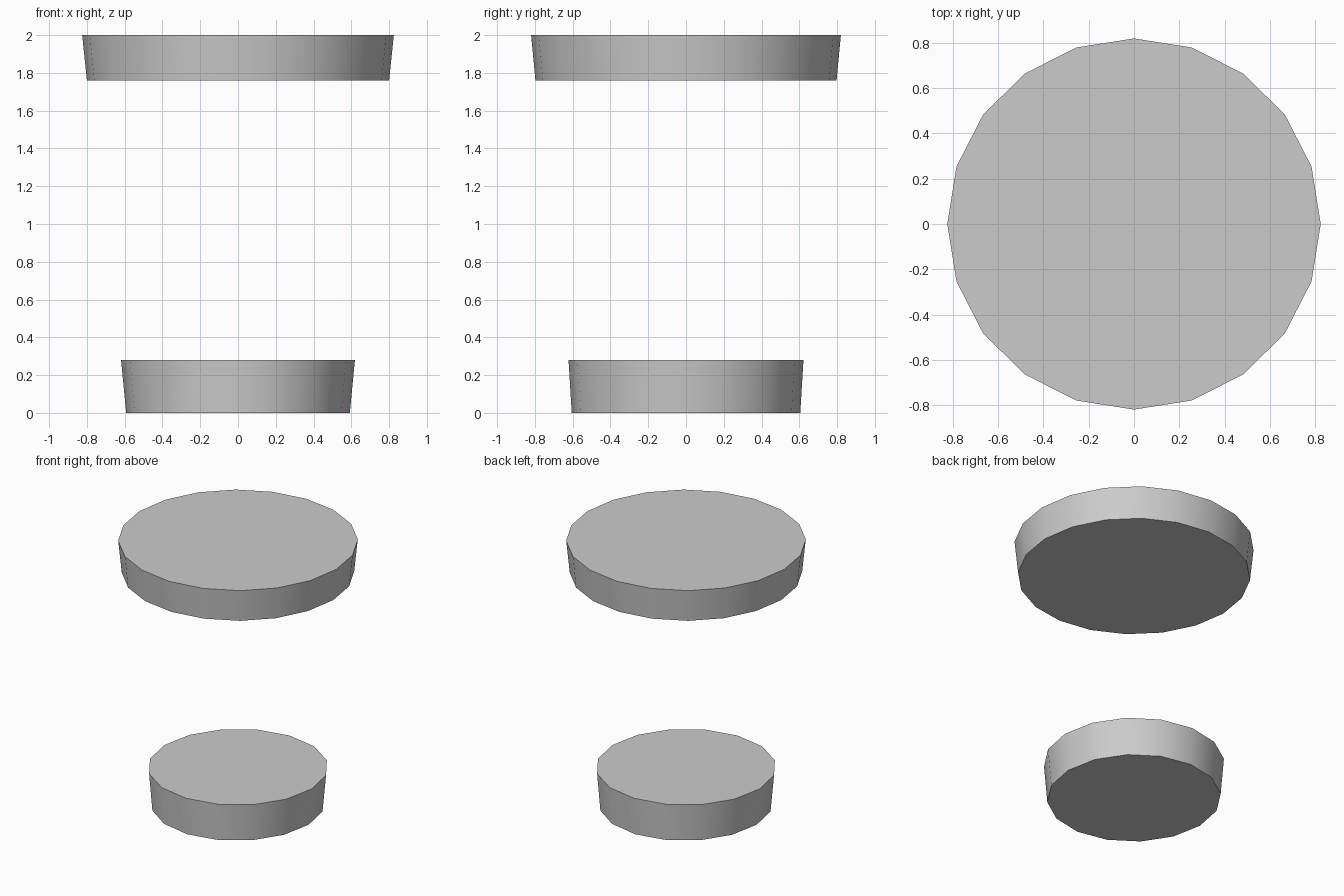
import bpy, bmesh, math

if "Cube" in bpy.data.objects:
    bpy.data.objects.remove(bpy.data.objects["Cube"])


def tapered_disc(name, sides, z0, z1, bottom, top):
    """Closed low-poly disc; bottom and top are (x radius, y radius)."""
    bm = bmesh.new()
    rings = []
    for z, (rx, ry) in ((z0, bottom), (z1, top)):
        rings.append([bm.verts.new((rx * math.cos(math.tau * i / sides),
                                    ry * math.sin(math.tau * i / sides), z))
                      for i in range(sides)])
    low, high = rings
    bm.faces.new(low[::-1])
    bm.faces.new(high)
    for i in range(sides):
        j = (i + 1) % sides
        bm.faces.new((low[i], low[j], high[j], high[i]))
    mesh = bpy.data.meshes.new(name)
    bm.to_mesh(mesh)
    bm.free()
    obj = bpy.data.objects.new(name, mesh)
    bpy.context.collection.objects.link(obj)
    # Smooth around the rim, sharp where it meets the caps
    bpy.context.view_layer.objects.active = obj
    obj.select_set(True)
    bpy.ops.object.shade_smooth_by_angle(angle=math.radians(40))
    obj.select_set(False)


# Lower band
tapered_disc("lower_disc", 16, 0.0, 0.28, (0.592, 0.605), (0.619, 0.622))
# Wider upper band
tapered_disc("upper_disc", 20, 1.76, 2.0, (0.80, 0.797), (0.825, 0.82))
